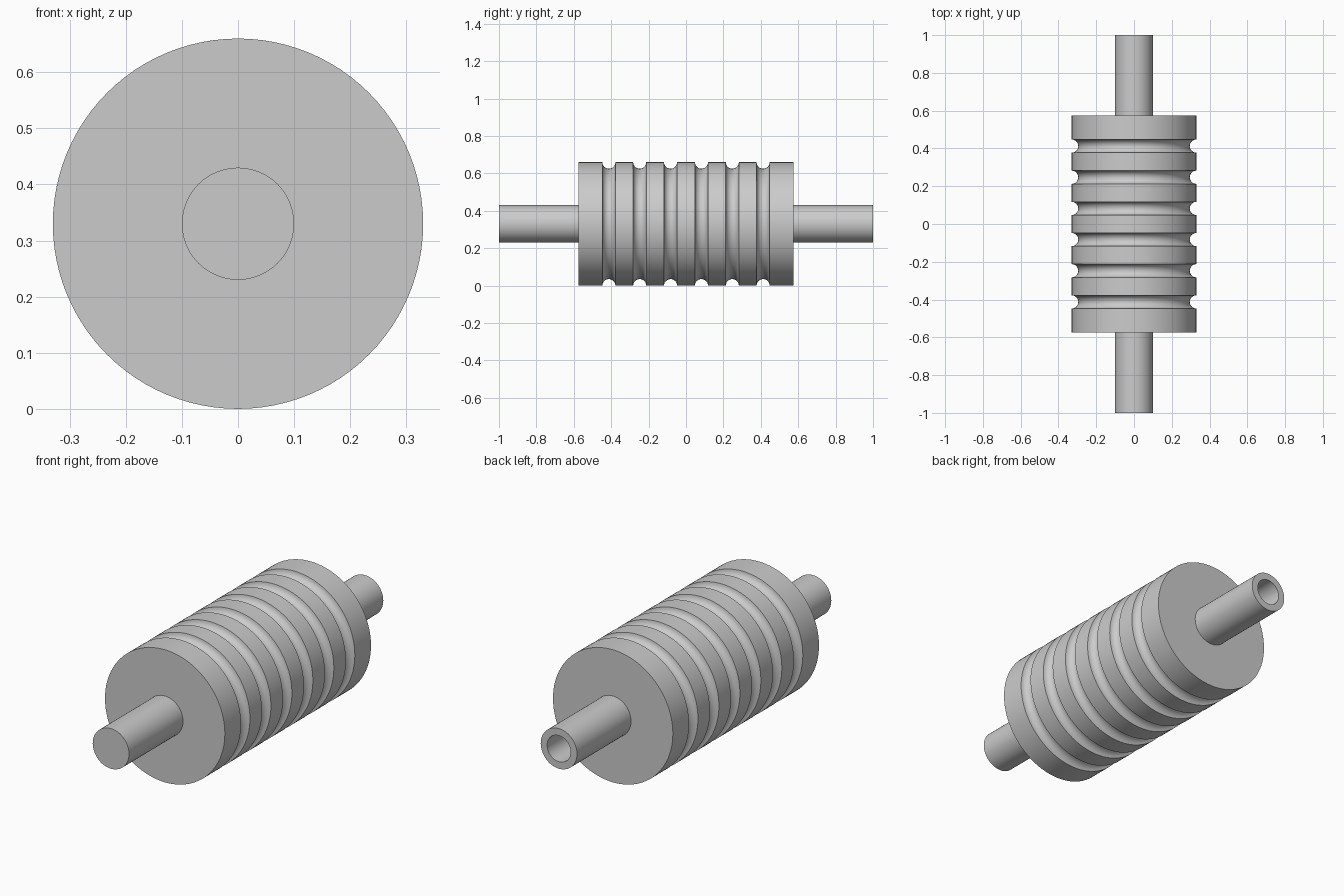
import bpy, bmesh
from math import sin, cos, pi, radians

if "Cube" in bpy.data.objects:
    bpy.data.objects.remove(bpy.data.objects["Cube"])

AXIS_Z = 0.33


def lathe(name, profile, sides):
    """Revolve (radius, y) points around the roller's y axis."""
    bm = bmesh.new()
    rings = []
    for r, y in profile:
        if r == 0:
            rings.append([bm.verts.new((0, y, AXIS_Z))] * sides)
        else:
            rings.append([bm.verts.new((r * cos(2 * pi * i / sides), y,
                                        AXIS_Z + r * sin(2 * pi * i / sides)))
                          for i in range(sides)])
    for a, b in zip(rings, rings[1:]):
        for i in range(sides):
            j = (i + 1) % sides
            bm.faces.new(dict.fromkeys((a[i], a[j], b[j], b[i])))
    bmesh.ops.recalc_face_normals(bm, faces=bm.faces)
    mesh = bpy.data.meshes.new(name)
    bm.to_mesh(mesh)
    bm.free()
    obj = bpy.data.objects.new(name, mesh)
    bpy.context.collection.objects.link(obj)
    bpy.ops.object.select_all(action='DESELECT')
    obj.select_set(True)
    bpy.context.view_layer.objects.active = obj
    bpy.ops.object.shade_smooth_by_angle(angle=radians(35))
    return obj


# Drum with six half-round grooves
R, HALF, GROOVE, PITCH, STEPS = 0.33, 0.575, 0.035, 0.165, 12
drum = [(0, -HALF), (R, -HALF)]
for k in range(6):
    centre = (k - 2.5) * PITCH
    for s in range(STEPS + 1):
        t = pi * s / STEPS
        drum.append((R - GROOVE * sin(t), centre - GROOVE * cos(t)))
drum += [(R, HALF), (0, HALF)]
lathe("grooved_drum", drum, 96)

# Solid front shaft
lathe("front_shaft", [(0, -1), (0.1, -1), (0.1, -0.57), (0, -0.57)], 48)

# Back shaft with a blind bore in its end
lathe("back_shaft", [(0, 0.57), (0.1, 0.57), (0.1, 1), (0.065, 1),
                     (0.065, 0.6), (0, 0.6)], 48)
